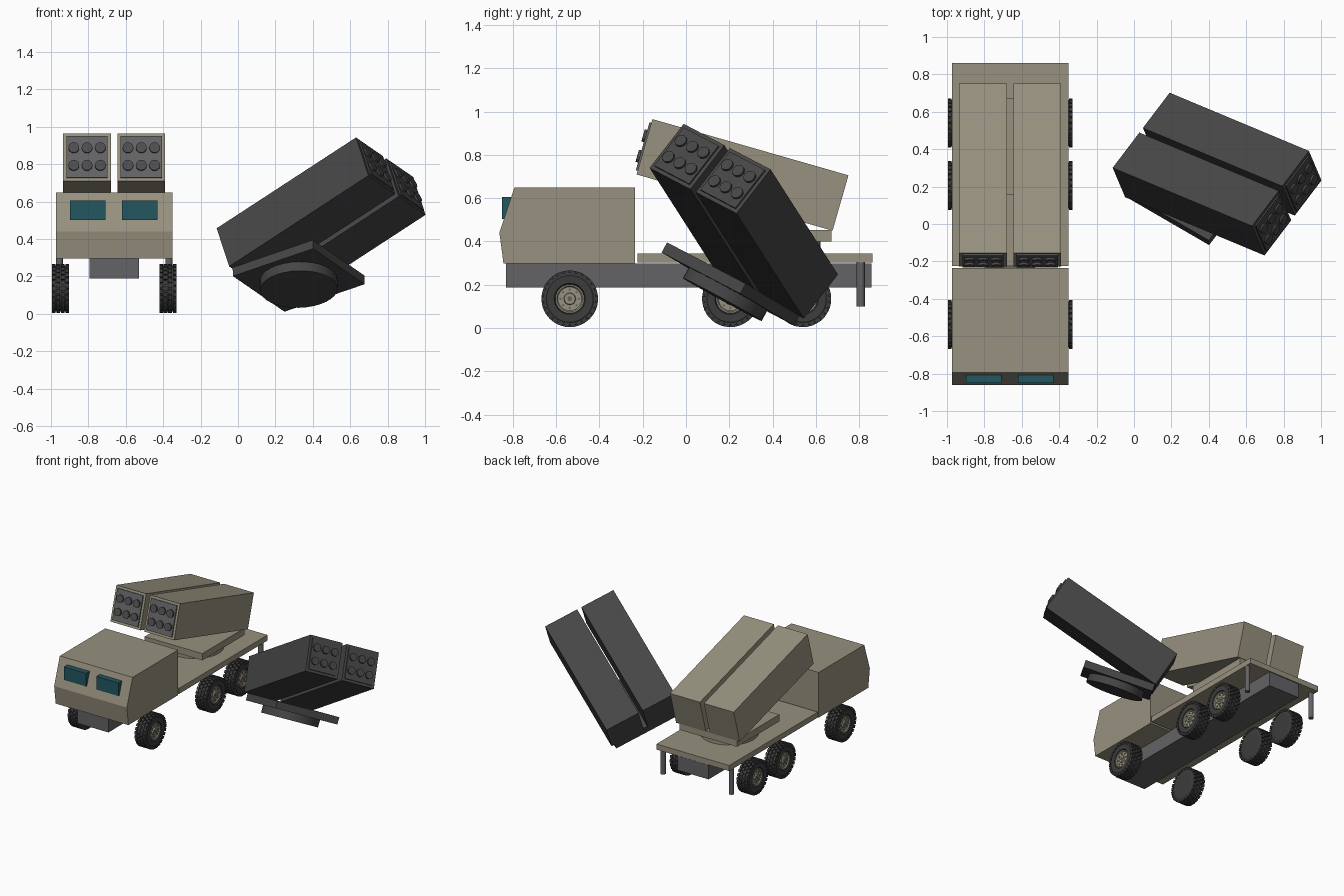
import bpy, bmesh, math
from mathutils import Matrix, Vector

if "Cube" in bpy.data.objects:
    bpy.data.objects.remove(bpy.data.objects["Cube"])


def material(name, rgb):
    m = bpy.data.materials.new(name)
    m.diffuse_color = (*rgb, 1)
    m.use_nodes = True
    m.node_tree.nodes["Principled BSDF"].inputs["Base Color"].default_value = m.diffuse_color
    return m


TAN = material("sand_paint", (0.31, 0.285, 0.21))
GREY = material("chassis_grey", (0.125, 0.125, 0.132))
TUBE = material("tube_grey", (0.075, 0.075, 0.078))
GLASS = material("teal_glass", (0.016, 0.095, 0.115))
RUBBER = material("tyre_black", (0.045, 0.045, 0.045))
DARK = material("charcoal_paint", (0.06, 0.06, 0.06))


def finish(name, bm, mat, frame=Matrix(), smooth=False):
    bmesh.ops.recalc_face_normals(bm, faces=bm.faces)
    me = bpy.data.meshes.new(name)
    bm.to_mesh(me)
    bm.free()
    me.materials.append(mat)
    ob = bpy.data.objects.new(name, me)
    ob.matrix_world = frame
    bpy.context.collection.objects.link(ob)
    if smooth:
        bpy.ops.object.select_all(action='DESELECT')
        bpy.context.view_layer.objects.active = ob
        ob.select_set(True)
        bpy.ops.object.shade_smooth_by_angle(angle=math.radians(35))
    return ob


def add_box(bm, lo, hi, frame=Matrix()):
    lo, hi = Vector(lo), Vector(hi)
    m = Matrix.Translation((lo + hi) / 2) @ Matrix.Diagonal((*(hi - lo), 1))
    bmesh.ops.create_cube(bm, size=1, matrix=frame @ m)


def add_cyl(bm, a, b, r, n):
    a, b = Vector(a), Vector(b)
    rot = (b - a).to_track_quat('Z', 'Y').to_matrix().to_4x4()
    bmesh.ops.create_cone(bm, cap_ends=True, segments=n, radius1=r, radius2=r,
                          depth=(b - a).length,
                          matrix=Matrix.Translation((a + b) / 2) @ rot)


def box(name, lo, hi, mat, frame=Matrix()):
    bm = bmesh.new()
    add_box(bm, lo, hi)
    return finish(name, bm, mat, frame)


def cylinder(name, a, b, r, n, mat, frame=Matrix()):
    bm = bmesh.new()
    add_cyl(bm, a, b, r, n)
    return finish(name, bm, mat, frame, True)


def add_lathe(bm, profile, n):
    """Revolve (x, radius) points about the x axis, capping both ends."""
    rings = [[bm.verts.new((x, r * math.cos(2 * math.pi * i / n),
                            r * math.sin(2 * math.pi * i / n)))
              for i in range(n)] for x, r in profile]
    for p, q in zip(rings, rings[1:]):
        for i in range(n):
            j = (i + 1) % n
            bm.faces.new((p[i], p[j], q[j], q[i]))
    bm.faces.new(rings[0])
    bm.faces.new(rings[-1])


CX = -0.662          # truck centre line
HW = 0.312           # truck half width

# Cab: side profile extruded across the truck
bm = bmesh.new()
prof = [(-0.843, 0.297), (-0.862, 0.44), (-0.793, 0.648), (-0.235, 0.648), (-0.235, 0.297)]
ends = [[bm.verts.new((CX + s * HW, y, z)) for y, z in prof] for s in (-1, 1)]
bm.faces.new(ends[0])
bm.faces.new(ends[1])
for i in range(5):
    j = (i + 1) % 5
    bm.faces.new((ends[0][i], ends[0][j], ends[1][j], ends[1][i]))
finish("cab", bm, TAN)

# Windscreens, chassis, bed, stabiliser legs
for side, x in (("left", -0.803), ("right", -0.525)):
    box(side + "_windscreen", (x - 0.095, -0.85, 0.503), (x + 0.095, -0.80, 0.605), GLASS)
box("chassis", (CX - 0.133, -0.832, 0.188), (CX + 0.133, 0.858, 0.299), GREY)
box("bed", (CX - HW, -0.225, 0.302), (CX + HW, 0.862, 0.345), TAN)
for side, s in (("left", -1), ("right", 1)):
    x = CX + s * 0.293
    cylinder(side + "_stabiliser_leg", (x, 0.807, 0.1), (x, 0.807, 0.31), 0.019, 16, GREY)


# Wheels: built with the outer face towards +x, turned round for the left side
def wheel(name, frame):
    bm = bmesh.new()
    add_lathe(bm, [(-0.046, 0.085), (-0.046, 0.108), (-0.036, 0.123), (0.036, 0.123),
                   (0.046, 0.108), (0.044, 0.072), (0.028, 0.066)], 32)
    for i in range(26):                       # tread lugs in staggered rows
        for row, x in enumerate((-0.036, -0.012, 0.012, 0.036)):
            a = 2 * math.pi * (i + 0.5 * (row % 2)) / 26
            rot = Matrix.Rotation(a, 4, 'X')
            w = 0.0095 if row in (0, 3) else 0.0105
            add_box(bm, (x - w, -0.0115, 0.112), (x + w, 0.0115, 0.1305), rot)
    finish(name + "_tyre", bm, RUBBER, frame, True)
    bm = bmesh.new()
    add_lathe(bm, [(0.026, 0.067), (0.040, 0.067), (0.040, 0.060), (0.033, 0.055),
                   (0.033, 0.028), (0.042, 0.025), (0.042, 0.013)], 24)
    finish(name + "_hub", bm, TAN, frame, True)
    bm = bmesh.new()
    for i in range(8):
        a = math.pi * i / 4
        y, z = 0.043 * math.cos(a), 0.043 * math.sin(a)
        add_cyl(bm, (0.032, y, z), (0.038, y, z), 0.0055, 6)
    add_cyl(bm, (0.03, 0, 0), (0.045, 0, 0), 0.012, 10)
    finish(name + "_bolts", bm, GREY, frame)


for axle, y in (("front", -0.537), ("middle", 0.205), ("rear", 0.54)):
    for side, s in (("left", -1), ("right", 1)):
        turn = Matrix.Rotation(math.pi if s < 0 else 0, 4, 'Z')
        wheel(f"{axle}_{side}_wheel",
              Matrix.Translation((CX + s * 0.287, y, 0.135)) @ turn)


# Launcher: origin at the underside of the turntable, facing local -y
def launcher(name, frame, body, panel, tube):
    cylinder(name + "_turntable", (0, 0, 0), (0, 0, 0.056), 0.207, 32, body, frame)
    box(name + "_base_plate", (-0.247, -0.26, 0.055), (0.247, 0.257, 0.108), body, frame)
    tilt = frame @ Matrix.Translation((0, -0.57, 0.62)) @ Matrix.Rotation(math.radians(-16), 4, 'X')
    for side, s in (("left", -1), ("right", 1)):
        x = s * 0.145
        pod = f"{name}_{side}"
        box(pod + "_pod", (x - 0.128, 0, -0.266), (x + 0.128, 0.942, 0), body, tilt)
        box(pod + "_front_panel", (x - 0.11, -0.009, -0.248), (x + 0.11, 0.01, -0.018), panel, tilt)
        bm = bmesh.new()
        for i in (-1, 0, 1):
            for z in (-0.084, -0.182):
                add_cyl(bm, (x + i * 0.071, 0, z), (x + i * 0.071, -0.021, z), 0.029, 12)
        finish(pod + "_tube_caps", bm, tube, tilt)


launcher("mounted_launcher", Matrix.Translation((CX, 0.415, 0.345)), TAN, GREY, TUBE)

# Detached dark launcher, tipped over beside the truck
fwd = Vector((0.828, -0.48, 0.284)).normalized()
up = fwd.cross(Vector((0.56, 0.735, -0.385))).normalized()
right = up.cross(fwd)
origin = Vector((0.783, 0.19, 0.838)) - 0.57 * fwd - 0.62 * up
# sideways tilt expressed as a basis of right, back and up
basis = Matrix((right, -fwd, up)).transposed()
if basis.determinant() < 0:
    basis = Matrix((-right, -fwd, up)).transposed()
launcher("detached_launcher", Matrix.Translation(origin) @ basis.to_4x4(), DARK, DARK, DARK)
